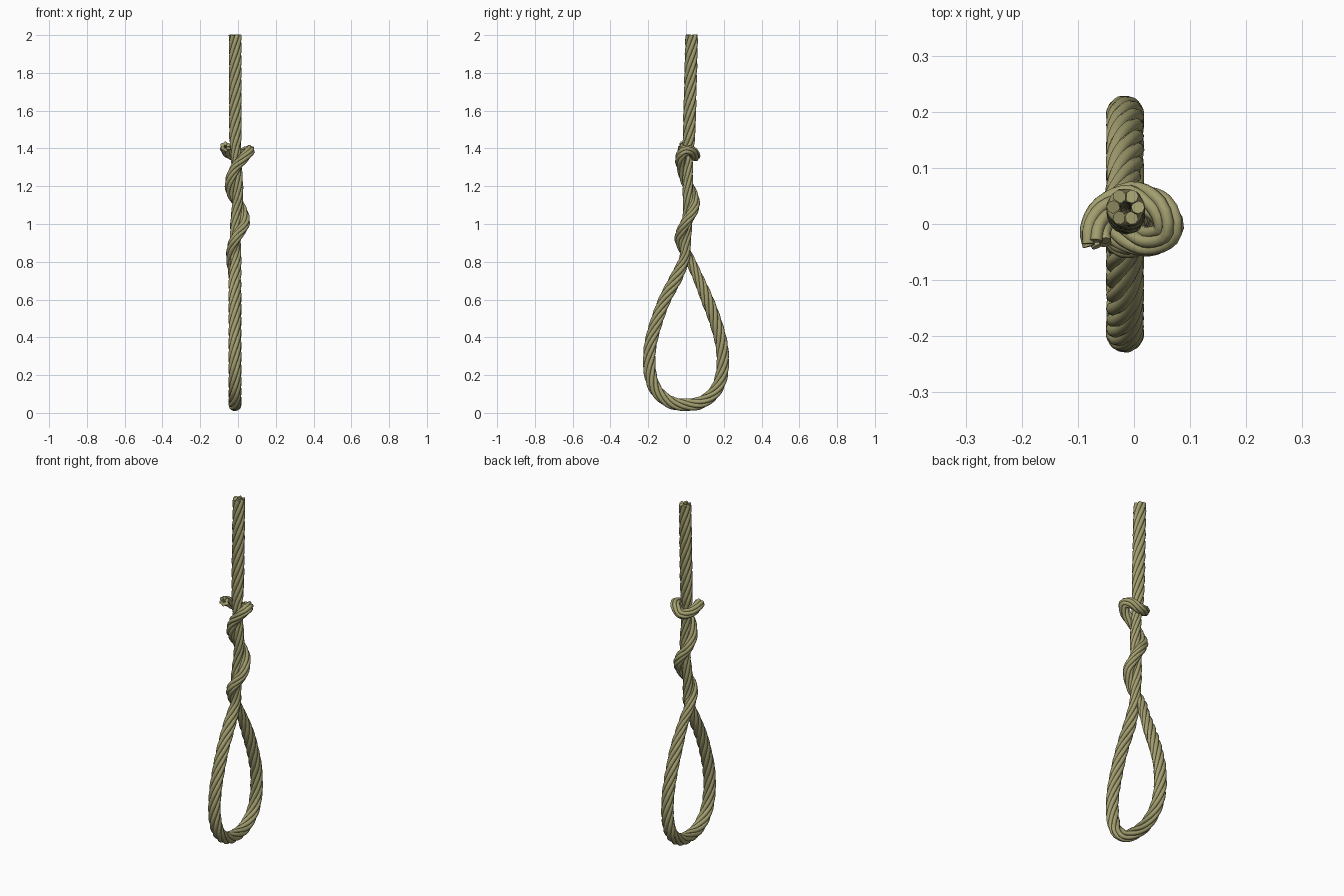
import bpy, math
from mathutils import Vector

if "Cube" in bpy.data.objects:
    bpy.data.objects.remove(bpy.data.objects["Cube"])

STRANDS, PITCH, LAY_RADIUS, STRAND_RADIUS = 6, .40, .022, .0122
ROPE_X = -.016

# Standing part, upper rope then the squeezed length inside the coils
upper = [(-.015, .03, 2), (-.014, .017, 1.5)]
squeezed = [(-.012, .01, 1.38), (0, .01, 1.18), (-.006, .012, 1.08),
            (-.014, .004, .98), (-.012, -.002, .9), (-.01, -.008, .82)]
# Half of the hanging loop as y, z, mirrored for the other leg
half_loop = [(.112, .6), (.157, .48), (.19, .35), (.192, .22), (.158, .12), (.085, .058)]
# Tail coiling up round the standing part and hooking round at the top
coil = [(-.022, .062, .72), (-.034, .02, .81), (-.03, -.018, .88), (-.008, -.033, .93),
        (.034, -.006, 1), (.026, .032, 1.06), (0, .046, 1.11), (-.036, .03, 1.17),
        (-.04, -.002, 1.23), (-.012, -.022, 1.3), (.03, -.03, 1.35), (.062, -.008, 1.388),
        (.045, .03, 1.385), (-.005, .048, 1.36), (-.05, .025, 1.375),
        (-.068, -.008, 1.4), (-.066, -.035, 1.41)]
loop = [(ROPE_X, -.05, .72)] + [(ROPE_X, -y, z) for y, z in half_loop]
loop += [(ROPE_X, 0, .043)] + [(ROPE_X, y, z) for y, z in reversed(half_loop)]


def with_scale(pts, scale):
    return [Vector((*p, scale)) for p in pts]


def catmull(a, b, c, d, t):
    return .5 * (2 * b + (c - a) * t + (2 * a - 5 * b + 4 * c - d) * t * t
                 + (3 * b - a - 3 * c + d) * t ** 3)


# Smooth centreline samples, the fourth value being the bundle scale
keys = with_scale(upper, 1) + with_scale(squeezed, .8) + with_scale(loop, 1) + with_scale(coil, .8)
keys = [2 * keys[0] - keys[1]] + keys + [2 * keys[-1] - keys[-2]]
samples = []
for i in range(1, len(keys) - 2):
    n = max(3, round((keys[i + 1] - keys[i]).to_3d().length / .012))
    samples += [catmull(*keys[i - 1:i + 3], k / n) for k in range(n)]
samples.append(keys[-2])
points = [s.to_3d() for s in samples]

# Carry a frame along the centreline and lay each strand round it
lines = [[] for _ in range(STRANDS)]
normal, travelled = Vector((1, 0, 0)), 0
for i, p in enumerate(points):
    tangent = (points[min(i + 1, len(points) - 1)] - points[max(i - 1, 0)]).normalized()
    normal = (normal - tangent * normal.dot(tangent)).normalized()
    side = tangent.cross(normal)
    if i:
        travelled += (p - points[i - 1]).length
    for k, line in enumerate(lines):
        a = math.tau * (k / STRANDS + travelled / PITCH)
        line.append(p + (normal * math.cos(a) + side * math.sin(a)) * LAY_RADIUS * samples[i].w)

# Strands as bevelled curves
curve = bpy.data.curves.new("rope", 'CURVE')
curve.dimensions = '3D'
curve.bevel_depth = STRAND_RADIUS
curve.bevel_resolution = 2
curve.use_fill_caps = True
for line in lines:
    spline = curve.splines.new('POLY')
    spline.points.add(len(line) - 1)
    for i, p in enumerate(line):
        spline.points[i].co = (*p, 1)
        spline.points[i].radius = .5 + .5 * samples[i].w
rope = bpy.data.objects.new("twisted_rope", curve)
bpy.context.collection.objects.link(rope)

# Mesh, shading and colour
bpy.context.view_layer.objects.active = rope
rope.select_set(True)
bpy.ops.object.convert(target='MESH')
rope = bpy.context.view_layer.objects.active
bpy.ops.object.shade_smooth_by_angle(angle=math.radians(50))
mat = bpy.data.materials.new("olive_fibre")
mat.diffuse_color = (.36, .34, .16, 1)
mat.use_nodes = True
mat.node_tree.nodes["Principled BSDF"].inputs["Base Color"].default_value = mat.diffuse_color
rope.data.materials.clear()
rope.data.materials.append(mat)
